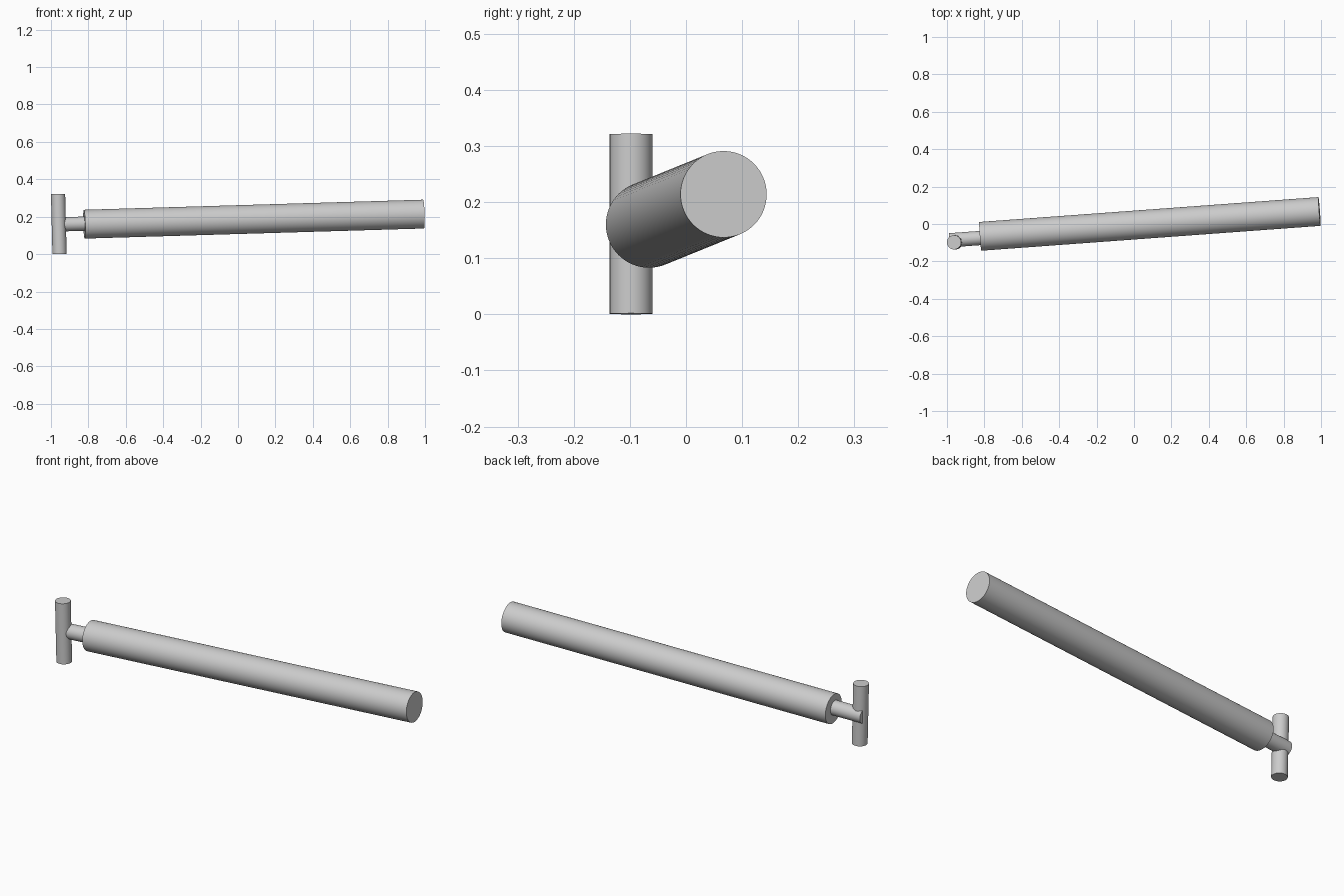
import bpy
import math
from mathutils import Vector

if "Cube" in bpy.data.objects:
    bpy.data.objects.remove(bpy.data.objects["Cube"])

grey = bpy.data.materials.new("plain grey")
grey.diffuse_color = (0.6, 0.6, 0.6, 1)
grey.use_nodes = True
grey.node_tree.nodes["Principled BSDF"].inputs["Base Color"].default_value = grey.diffuse_color


def rod(name, start, end, radius):
    """Capped smooth cylinder between two points."""
    a, b = Vector(start), Vector(end)
    axis = b - a
    bpy.ops.mesh.primitive_cylinder_add(
        vertices=64, radius=radius, depth=axis.length, location=(a + b) / 2,
        rotation=axis.to_track_quat('Z', 'Y').to_euler())
    obj = bpy.context.object
    obj.name = name
    obj.data.materials.append(grey)
    bpy.ops.object.shade_smooth_by_angle(angle=math.radians(30))
    return obj


# Thick main shaft, rising slightly and swung towards the back
rod("main_shaft", (-0.822, -0.066, 0.160), (0.992, 0.067, 0.214), 0.077)
# Thin neck, sunk into the shaft and poking just past the crossbar
rod("neck", (-0.986, -0.087, 0.158), (-0.74, -0.069, 0.165), 0.038)
# Upright crossbar, leaning a touch to stay square with the neck
rod("crossbar", (-0.954, -0.098, 0.001), (-0.962, -0.098, 0.321), 0.038)
